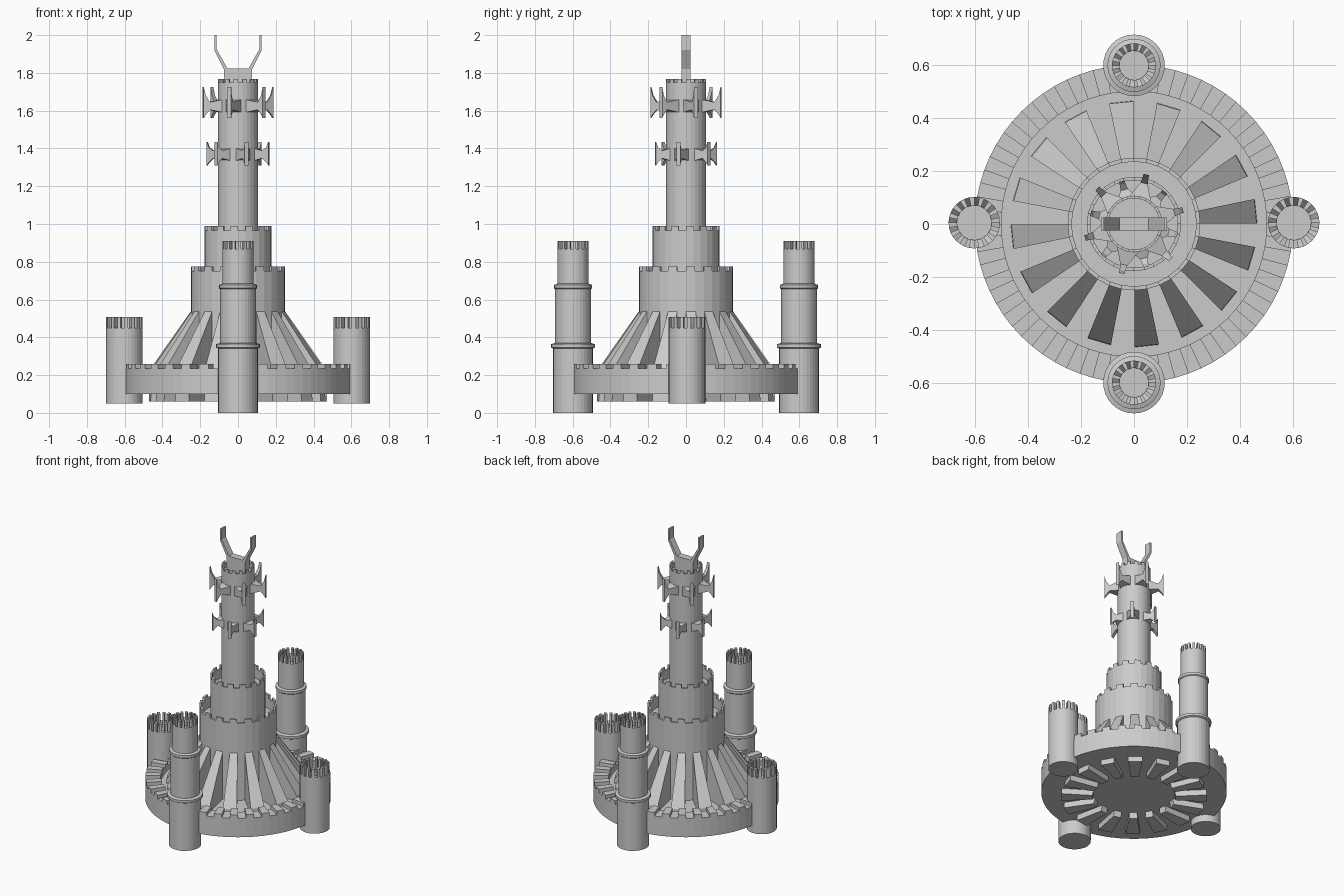
import bpy, bmesh, math
from mathutils import Matrix, Vector

cube = bpy.data.objects.get("Cube")
if cube:
    bpy.data.objects.remove(cube)

stone = bpy.data.materials.new("grey_stone")
stone.use_nodes = True
COLOUR = (0.6, 0.6, 0.6, 1)
stone.diffuse_color = COLOUR
stone.node_tree.nodes["Principled BSDF"].inputs["Base Color"].default_value = COLOUR


def finish(bm, name):
    bmesh.ops.recalc_face_normals(bm, faces=bm.faces)
    mesh = bpy.data.meshes.new(name)
    bm.to_mesh(mesh)
    bm.free()
    mesh.materials.append(stone)
    obj = bpy.data.objects.new(name, mesh)
    bpy.context.collection.objects.link(obj)
    return obj


def crenellated(name, body, wall, inner, floor, top, merlons, sill=0.0, at=(0, 0)):
    """Lathe a tower whose wall ends in merlons; body lists (radius, z) upward."""
    outer = body[-1][0]
    profile = [(0, body[0][1])] + body + [(inner, wall - sill), (inner, floor), (0, floor)]
    steps = merlons * 2
    bm = bmesh.new()
    verts = [bm.verts.new((r, 0, z)) for r, z in profile]
    edges = [bm.edges.new(pair) for pair in zip(verts, verts[1:])]
    bmesh.ops.spin(bm, geom=verts + edges, axis=(0, 0, 1), cent=(0, 0, 0),
                   angle=math.tau, steps=steps)
    bmesh.ops.remove_doubles(bm, verts=bm.verts, dist=1e-4)
    bmesh.ops.recalc_face_normals(bm, faces=bm.faces)
    # raise every second face of the wall head
    raised = []
    for f in bm.faces:
        c = f.calc_center_median()
        on_head = inner < c.xy.length < outer and abs(c.z - wall + sill / 2) < 1e-3
        if on_head and f.normal.z > 0.1:
            if int((math.atan2(c.y, c.x) % math.tau) / math.tau * steps) % 2 == 0:
                raised.append(f)
    for f in bmesh.ops.extrude_discrete_faces(bm, faces=raised)["faces"]:
        for v in f.verts:
            v.co.z = top
    obj = finish(bm, name)
    obj.location = (*at, 0)
    return obj


def bar(bm, outline, widths, angle):
    """Radial prism: outline of (radius, z) points, one half width per point."""
    rot = Matrix.Rotation(angle, 3, 'Z')
    sides = [[bm.verts.new(rot @ Vector((r, s * w, z)))
              for (r, z), w in zip(outline, widths)] for s in (-1, 1)]
    bm.faces.new(sides[0])
    bm.faces.new(sides[1][::-1])
    n = len(outline)
    for i in range(n):
        j = (i + 1) % n
        bm.faces.new((sides[0][i], sides[1][i], sides[1][j], sides[0][j]))


def radial_bars(name, outline, widths, count, start):
    bm = bmesh.new()
    for i in range(count):
        bar(bm, outline, widths, math.radians(start) + math.tau * i / count)
    return finish(bm, name)


# Round base and the three stacked tiers
crenellated("base_wall", [(0.6, 0.1), (0.6, 0.235)], 0.235, 0.5, 0.2, 0.26, 36)
crenellated("lower_tier", [(0.25, 0.15), (0.25, 0.75)], 0.75, 0.235, 0.68, 0.775, 16)
crenellated("middle_tier", [(0.178, 0.66), (0.178, 0.965)], 0.965, 0.165, 0.9, 0.99, 14)
crenellated("spire", [(0.107, 0.88), (0.107, 1.748)], 1.748, 0.097, 1.72, 1.768, 14)

# Sloping buttresses, passing through the base
radial_bars("buttresses",
            [(0.24, 0.55), (0.46, 0.235), (0.47, 0.06), (0.27, 0.06), (0.24, 0.2)],
            [0.024, 0.046, 0.046, 0.026, 0.024], 16, 6)

# Tall towers at front and back, with two collars
for name, y in (("front_tower", -0.598), ("back_tower", 0.598)):
    crenellated(name, [(0.105, 0), (0.105, 0.34), (0.116, 0.346), (0.116, 0.364),
                       (0.095, 0.37), (0.095, 0.655), (0.1, 0.66), (0.1, 0.678),
                       (0.083, 0.684), (0.083, 0.868)],
                0.868, 0.055, 0.82, 0.91, 16, 0.03, (0, y))

# Short towers at the sides
for name, x in (("right_tower", -0.602), ("left_tower", 0.602)):
    crenellated(name, [(0.097, 0.05), (0.097, 0.45)],
                0.45, 0.065, 0.39, 0.508, 16, 0.04, (x, 0.005))

# Two rings of flared brackets on the spire
for name, z, reach, up, down, start in (("upper_brackets", 1.625, 0.192, 0.1, 0.065, 16),
                                        ("lower_brackets", 1.368, 0.168, 0.067, 0.058, 46)):
    tip = reach - 0.012
    neck = reach - 0.034
    radial_bars(name,
                [(0.09, z + 0.035), (neck, z + 0.02), (tip, z + up * 0.55), (reach, z + up),
                 (reach, z - down), (tip, z - down * 0.7), (neck, z - 0.02), (0.09, z - 0.035)],
                [0.045, 0.014, 0.011, 0.011, 0.011, 0.011, 0.014, 0.045], 6, start)

# Two-pronged fork on top
half = [(0.07, 1.715), (0.075, 1.82), (0.125, 1.92), (0.125, 2.0),
        (0.113, 2.0), (0.113, 1.925), (0.055, 1.822)]
outline = half + [(-x, z) for x, z in reversed(half)]
bm = bmesh.new()
bar(bm, outline, [0.025] * len(outline), 0)
finish(bm, "spire_fork")
